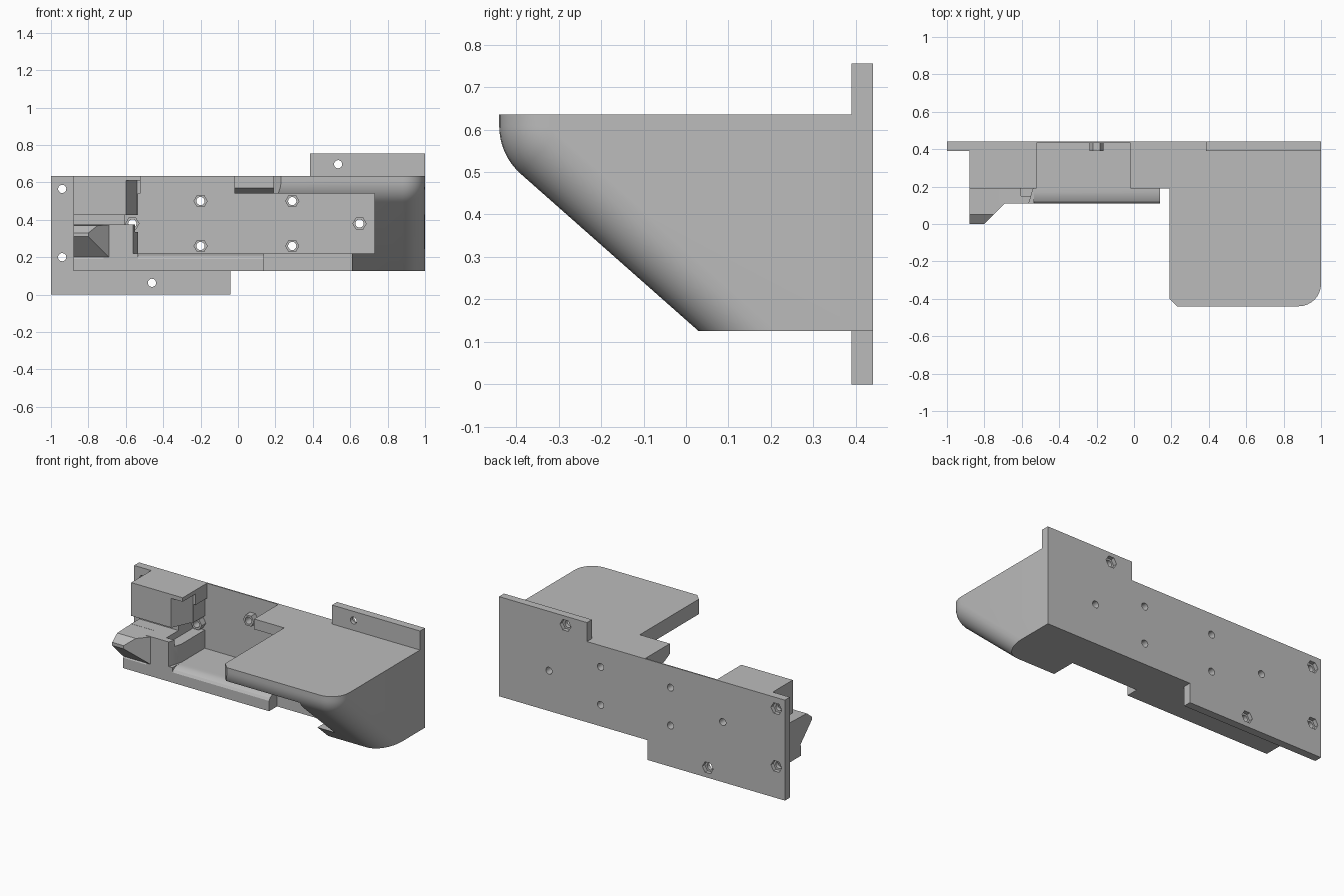
import bpy, bmesh, math

cube = bpy.data.objects.get("Cube")
if cube:
    bpy.data.objects.remove(cube, do_unlink=True)

grey = bpy.data.materials.new("plain grey")
grey.use_nodes = True
grey.diffuse_color = (0.5, 0.5, 0.5, 1)
grey.node_tree.nodes["Principled BSDF"].inputs["Base Color"].default_value = (0.5, 0.5, 0.5, 1)


def loft(name, rings):
    """Closed solid through matching rings of points."""
    bm = bmesh.new()
    loops = [[bm.verts.new(p) for p in ring] for ring in rings]
    n = len(loops[0])
    for a, b in zip(loops, loops[1:]):
        for i in range(n):
            j = (i + 1) % n
            bm.faces.new((a[i], a[j], b[j], b[i]))
    bm.faces.new(loops[0][::-1])
    bm.faces.new(loops[-1])
    bmesh.ops.recalc_face_normals(bm, faces=bm.faces)
    mesh = bpy.data.meshes.new(name)
    bm.to_mesh(mesh)
    bm.free()
    mesh.materials.append(grey)
    ob = bpy.data.objects.new(name, mesh)
    bpy.context.scene.collection.objects.link(ob)
    return ob


def prism(name, axis, poly, lo, hi):
    """Extrude a 2D outline along one axis."""
    place = {"x": lambda a, b, t: (t, a, b),
             "y": lambda a, b, t: (a, t, b),
             "z": lambda a, b, t: (a, b, t)}[axis]
    return loft(name, [[place(a, b, t) for a, b in poly] for t in (lo, hi)])


def box(name, x, y, z):
    return prism(name, "z", [(x[0], y[0]), (x[1], y[0]), (x[1], y[1]), (x[0], y[1])], *z)


def rod(name, centre, radius, sides, lo, hi):
    step = 2 * math.pi / sides
    return prism(name, "y", [(centre[0] + radius * math.cos(i * step),
                              centre[1] + radius * math.sin(i * step))
                             for i in range(sides)], lo, hi)


# Back plate with lower flange and upper tab
body = prism("mounting_bracket", "y",
             [(-1, 0), (-0.04, 0), (-0.04, 0.125), (1, 0.125), (1, 0.755),
              (0.385, 0.755), (0.385, 0.635), (-1, 0.635)], 0.39, 0.44)


def combine(tool, operation):
    mod = body.modifiers.new(operation, "BOOLEAN")
    mod.operation = operation
    mod.solver = "EXACT"
    mod.object = tool
    bpy.context.view_layer.objects.active = body
    bpy.ops.object.modifier_apply(modifier=mod.name)
    bpy.data.objects.remove(tool, do_unlink=True)


def add(tool):
    combine(tool, "UNION")


def cut(tool):
    combine(tool, "DIFFERENCE")


def hood_ring(x, inset):
    """Hood side outline, pulled inwards for the rounded outer edge."""
    pts = [(0.41, 0.635), (-0.44 + inset, 0.635)]
    for i in range(9):
        a = math.radians(180 + 48.7 * i / 8)
        r = 0.15 - inset
        pts.append((-0.29 + r * math.cos(a), 0.608 + r * math.sin(a)))
    pts += [(0.03 + inset / 0.66, 0.125), (0.41, 0.125)]
    return [(x, y, z) for y, z in pts]


# Hood with sloping underside and rounded outer edge
round_r = 0.12
rings = [hood_ring(0.19, 0)]
for i in range(9):
    t = math.pi / 2 * i / 8
    rings.append(hood_ring(1 - round_r + round_r * math.sin(t), round_r * (1 - math.cos(t))))
add(loft("hood", rings))
cut(prism("hood_corner_cut", "z", [(0.1, -0.5), (0.29, -0.5), (0.19, -0.4), (0.1, -0.4)], 0, 0.8))

# Main housing, front lip and lower left block
add(box("housing", (-0.88, 0.25), (0.19, 0.41), (0.125, 0.635)))
add(prism("front_lip", "x", [(0.11, 0.125), (0.11, 0.19), (0.12, 0.205), (0.14, 0.215),
                             (0.17, 0.22), (0.25, 0.22), (0.25, 0.125)], -0.88, 0.14))
add(box("lower_block", (-0.72, -0.535), (0.11, 0.25), (0.18, 0.385)))

# Left wedge spout with a chamfered inner corner
spout = prism("spout", "x", [(0.22, 0.2), (0.11, 0.2), (0, 0.31), (0, 0.33),
                             (0.05, 0.37), (0.22, 0.375)], -0.88, -0.69)
add(spout)
cut(prism("spout_corner_cut", "z", [(-0.9 + 0.1, 0), (-0.69, 0.11), (-0.6, 0.1),
                                    (-0.6, -0.1), (-0.8, -0.1)], 0.15, 0.5))

# Pocket through the front, and its opening at the top
cut(prism("pocket", "z", [(-0.58, -0.6), (-0.58, 0.05), (-0.535, 0.2), (-0.535, 0.432),
                          (0.73, 0.432), (0.73, -0.6)], 0.22, 0.54))
cut(box("top_opening", (-0.52, -0.02), (-0.6, 0.432), (0.5, 0.8)))
cut(prism("roof_chamfer", "x", [(0.15, 0.575), (0.19, 0.57), (0.25, 0.54), (0.25, 0.5), (0.15, 0.5)],
          -0.1, 0.195))

# Underside notch, cable groove and side relief
cut(box("bottom_notch", (0.16, 0.61), (-0.6, 0.19), (0, 0.23)))
cut(box("cable_groove", (-0.95, -0.5), (0, 0.27), (0.375, 0.425)))
cut(box("side_recess", (-0.605, -0.52), (0.15, 0.432), (0.335, 0.425)))
cut(prism("side_relief", "z", [(-0.6, 0.15), (-0.5, 0.15), (-0.5, 0.32), (-0.54, 0.32), (-0.6, 0.19)],
          0.4, 0.61))

# Hexagonal bosses with through holes
for x, z in [(-0.2, 0.5), (0.29, 0.5), (-0.2, 0.26), (0.29, 0.26), (-0.565, 0.38), (0.65, 0.38)]:
    add(rod("boss", (x, z), 0.038, 6, 0.39, 0.436))
    cut(rod("boss_hole", (x, z), 0.022, 20, 0.3, 0.5))

# Plate screw holes with nut recesses behind
for c in [(0.535, 0.697), (-0.94, 0.565), (-0.94, 0.2), (-0.46, 0.063)]:
    cut(rod("screw_hole", c, 0.022, 20, 0.3, 0.5))
    cut(rod("nut_recess", c, 0.038, 6, 0.415, 0.5))

# Smooth curved faces, keep edges sharp
bpy.ops.object.select_all(action="DESELECT")
body.select_set(True)
bpy.context.view_layer.objects.active = body
bpy.ops.object.shade_smooth_by_angle(angle=math.radians(25))
